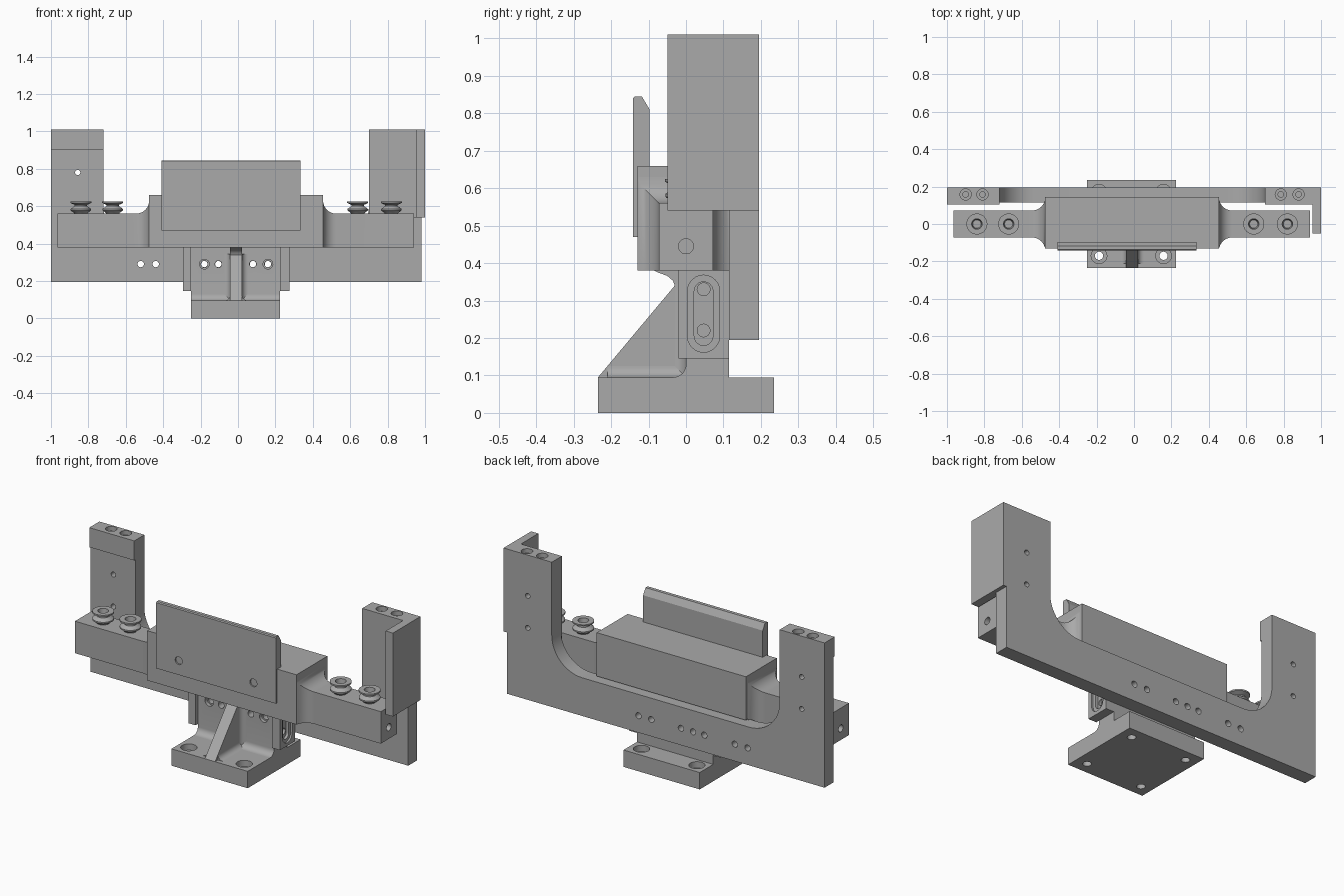
import bpy, bmesh
from math import sin, cos, pi, sqrt

if "Cube" in bpy.data.objects:
    bpy.data.objects.remove(bpy.data.objects["Cube"])

# One plain machined grey
grey = bpy.data.materials.new("machined grey")
grey.use_nodes = True
grey.diffuse_color = (0.4, 0.4, 0.4, 1)
grey.node_tree.nodes["Principled BSDF"].inputs["Base Color"].default_value = (0.4, 0.4, 0.4, 1)

parts = []


def arc(cx, cy, r, start, end, steps=12):
    angles = [start + (end - start) * i / steps for i in range(steps + 1)]
    return [(cx + r * cos(t), cy + r * sin(t)) for t in angles]


def circle(cx, cy, r, steps=24):
    return arc(cx, cy, r, 0, 2 * pi, steps)[:-1]


def rect(a0, a1, b0, b1):
    return [(a0, b0), (a1, b0), (a1, b1), (a0, b1)]


def slot(cx, low, high, r):
    return arc(cx, high, r, 0, pi) + arc(cx, low, r, pi, 2 * pi)


def add_loft(bm, rings):
    loops = [[bm.verts.new(p) for p in ring] for ring in rings]
    for lower, upper in zip(loops, loops[1:]):
        for i in range(len(lower)):
            j = (i + 1) % len(lower)
            bm.faces.new((lower[i], lower[j], upper[j], upper[i]))
    bm.faces.new(loops[0])
    bm.faces.new(loops[-1])


def add_prism(bm, pts, axis, a, b):
    place = {"x": lambda p, d: (d, p[0], p[1]),
             "y": lambda p, d: (p[0], d, p[1]),
             "z": lambda p, d: (p[0], p[1], d)}[axis]
    add_loft(bm, [[place(p, d) for p in pts] for d in (a, b)])


def finish(name, bm):
    bmesh.ops.recalc_face_normals(bm, faces=bm.faces)
    mesh = bpy.data.meshes.new(name)
    bm.to_mesh(mesh)
    bm.free()
    mesh.materials.append(grey)
    ob = bpy.data.objects.new(name, mesh)
    bpy.context.collection.objects.link(ob)
    return ob


def prism(name, pts, axis, a, b, cuts=()):
    bm = bmesh.new()
    add_prism(bm, pts, axis, a, b)
    ob = finish(name, bm)
    if cuts:
        cut(ob, cuts)
    parts.append(ob)
    return ob


def cut(ob, cuts):
    # Subtract the listed prisms and bake the result
    for c in cuts:
        bm = bmesh.new()
        add_prism(bm, *c)
        cutter = finish("cutter", bm)
        cutter.hide_render = True
        mod = ob.modifiers.new("cut", "BOOLEAN")
        mod.operation = "DIFFERENCE"
        mod.solver = "EXACT"
        mod.object = cutter
    bpy.context.view_layer.update()
    baked = bpy.data.meshes.new_from_object(
        ob.evaluated_get(bpy.context.evaluated_depsgraph_get()))
    helpers = [m.object for m in ob.modifiers]
    ob.modifiers.clear()
    ob.data = baked
    for h in helpers:
        bpy.data.objects.remove(h)


# U-shaped rear plate with drilled bar and posts
R = 0.19
outline = ([(-1, 0.195), (0.98, 0.195), (0.98, 1.01), (0.7, 1.01)]
           + arc(0.7 - R, 0.41 + R, R, 0, -pi / 2)
           + arc(-0.72 + R, 0.41 + R, R, -pi / 2, -pi)
           + [(-0.72, 1.01), (-1, 1.01)])
bar_holes = [(circle(x, 0.29, 0.017), "y", 0.05, 0.3)
             for x in (-0.52, -0.44, -0.25, -0.18, -0.105, 0.08, 0.16)]
post_holes = [(circle(x, z, 0.014), "y", 0.05, 0.3)
              for x in (-0.857, 0.85) for z in (0.6, 0.78)]
top_holes = []
for x in (-0.9, -0.81, 0.785, 0.88):
    top_holes += [(circle(x, 0.158, 0.03), "z", 0.985, 1.1),
                  (circle(x, 0.158, 0.015), "z", 0.9, 1.1)]
prism("rear_plate", outline, "y", 0.115, 0.195, bar_holes + post_holes + top_holes)
prism("right_post_lip", rect(-1, -0.72, 0.9, 1.01), "y", 0.105, 0.115)

# L-shaped guard wrapping the left post
guard = [(0.98, 0.195), (1, 0.195), (1, -0.05), (0.955, -0.05), (0.955, 0.105),
         (0.7, 0.105), (0.7, 0.115), (0.98, 0.115)]
prism("left_guard", guard, "z", 0.54, 1.01)

# Central body with a rear overhang above the plate
body = [(-0.13, 0.38), (0.115, 0.38), (0.115, 0.415), (0.145, 0.415),
        (0.145, 0.66), (-0.13, 0.66)]
prism("central_body", body, "x", -0.475, 0.455)

# Side arms, with flared roots blending into the body
for name, root, tip in (("right_arm", -0.475, -0.965), ("left_arm", 0.455, 0.94)):
    s = 1 if tip > 0 else -1
    r = 0.07
    rings = []
    for i in range(13):
        d = r * (1 - cos(i / 12 * pi / 2))
        o = r - sqrt(r * r - (r - d) ** 2)
        y = 0.072 + min(o, 0.055)
        rings.append([(root + s * d, *p) for p in rect(-y, y, 0.38, 0.56 + o)])
    rings.append([(tip, *p) for p in rect(-0.072, 0.072, 0.38, 0.56)])
    bm = bmesh.new()
    add_loft(bm, rings)
    arm = finish(name, bm)
    cut(arm, [(circle(0, 0.445, 0.02), "x", tip - s * 0.06, tip + s * 0.05)])
    parts.append(arm)

# Hollow flanged studs on the arms
stud = [(0.03, 0.555), (0.038, 0.565), (0.055, 0.577), (0.055, 0.585), (0.034, 0.6),
        (0.034, 0.607), (0.056, 0.617), (0.056, 0.625), (0.028, 0.625), (0.022, 0.575)]
for n, x in enumerate((-0.84, -0.67, 0.64, 0.82)):
    bm = bmesh.new()
    add_loft(bm, [[(*p, z) for p in circle(x, 0, r, 32)] for r, z in stud])
    parts.append(finish("stud_%d" % (n + 1), bm))

# Front panel with chamfered rear top edge and two screw recesses
panel = [(-0.142, 0.47), (-0.13, 0.47), (-0.13, 0.655), (-0.097, 0.655),
         (-0.097, 0.81), (-0.118, 0.845), (-0.137, 0.845), (-0.142, 0.84)]
prism("front_panel", panel, "x", -0.41, 0.335,
      [(circle(x, 0.55, 0.022), "y", -0.2, -0.134) for x in (-0.27, 0.195)])

# Foot: flat base with counterbored holes
base_holes = []
for x in (-0.187, 0.158):
    for y in (-0.17, 0.17):
        base_holes += [(circle(x, y, 0.042), "z", 0.06, 0.2),
                       (circle(x, y, 0.022), "z", -0.1, 0.2)]
prism("foot_base", rect(-0.25, 0.225, -0.235, 0.235), "z", 0, 0.095, base_holes)

# Upright with a fillet to the base
upright = ([(0.115, 0.095), (0.115, 0.38), (0, 0.38)]
           + arc(-0.035, 0.13, 0.035, 0, -pi / 2, 8))
prism("foot_upright", upright, "x", -0.25, 0.225,
      [(circle(x, 0.29, 0.018), "y", -0.2, 0.2) for x in (-0.18, -0.105, 0.08, 0.16)]
      + [(circle(x, 0.29, 0.026), "y", -0.2, 0.02) for x in (-0.18, 0.16)])

# Sloping rib, flaring at its top and sides
rib = ([(0.01, 0.095), (-0.235, 0.095), (-0.03, 0.34)]
       + [(-0.035, 0.353), (-0.05, 0.366), (-0.075, 0.375), (-0.085, 0.38), (0.01, 0.38)])
prism("foot_rib", rib, "x", -0.042, 0.022)
for name, edge, s in (("right_rib_fillet", -0.042, -1), ("left_rib_fillet", 0.022, 1)):
    f = 0.03
    turn = arc(edge + s * f, -f, f, pi / 2, pi if s < 0 else 0, 8)
    turn = [(2 * (edge + s * f) - x, y) for x, y in turn] if s > 0 else turn
    curve = arc(0, 0, f, 0, pi / 2, 8)
    pts = [(edge, 0.005)] + [(edge + s * (f - x), y - f) for x, y in curve]
    prism(name, pts + [(edge + s * f, 0.005)], "z", 0.095, 0.345)
    low = [(edge, 0.09)] + [(edge + s * (f - x), 0.095 + f - y) for x, y in curve]
    prism(name + "_low", low + [(edge + s * f, 0.09)], "y", -0.21, 0)

# Slotted ears on both sides of the upright
for name, inner, outer in (("right_ear", -0.25, -0.295), ("left_ear", 0.225, 0.275)):
    s = 1 if outer > 0 else -1
    far = outer + s * 0.1
    cuts = [(slot(0.047, 0.205, 0.325, 0.043), "x", outer - s * 0.01, far),
            (slot(0.047, 0.205, 0.325, 0.025), "x", outer - s * 0.025, far)]
    cuts += [(circle(0.047, z, 0.017), "x", outer - s * 0.04, far) for z in (0.22, 0.33)]
    prism(name, rect(-0.02, 0.115, 0.145, 0.38), "x", inner, outer, cuts)

# Smooth the curved faces, keep the machined edges sharp
bpy.ops.object.select_all(action="DESELECT")
for ob in parts:
    ob.select_set(True)
bpy.context.view_layer.objects.active = parts[0]
bpy.ops.object.shade_smooth_by_angle(angle=0.5)
